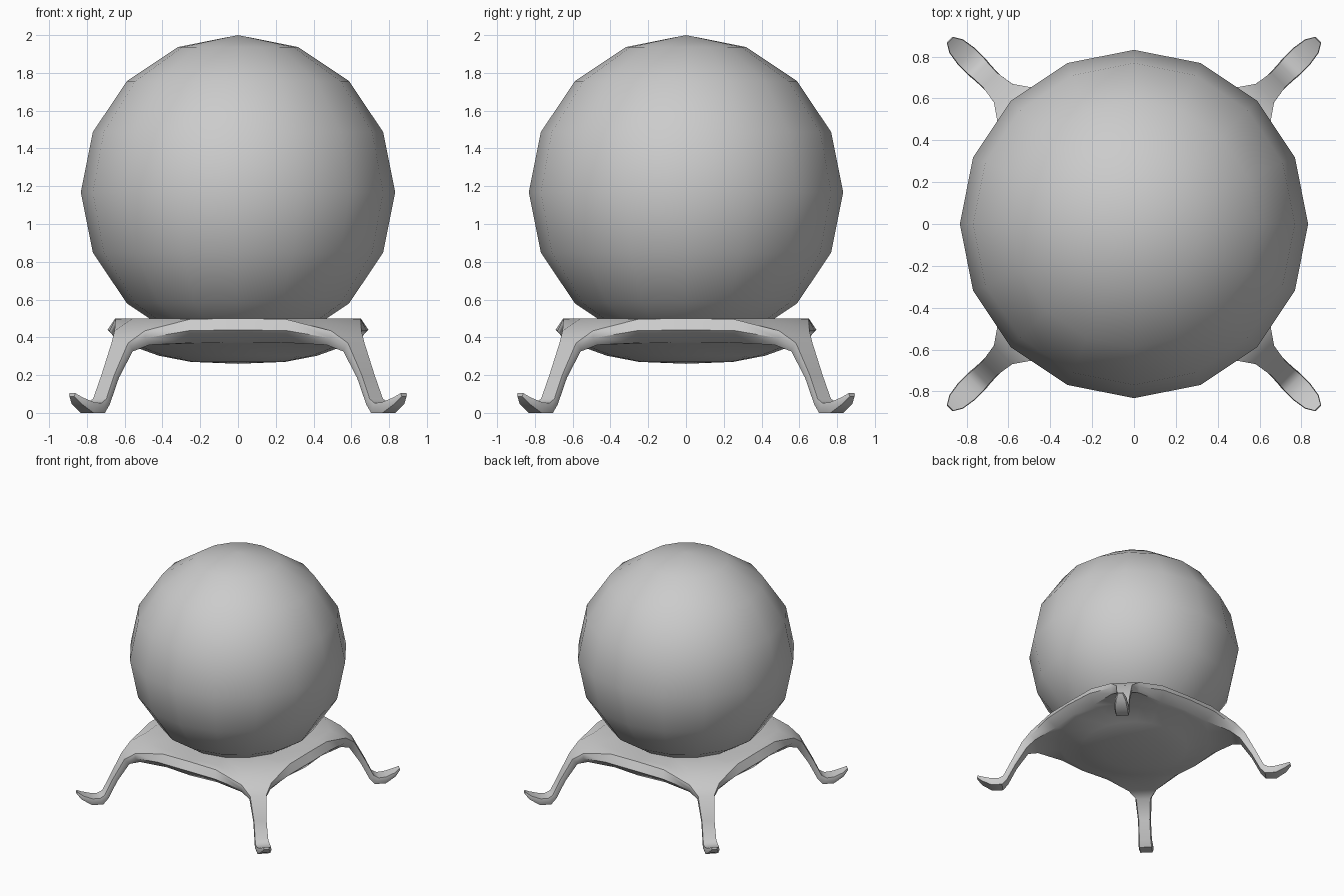
import bpy, bmesh, math
from mathutils import Vector

if "Cube" in bpy.data.objects:
    bpy.data.objects.remove(bpy.data.objects["Cube"])


def polar(r, deg, z):
    a = math.radians(deg)
    return Vector((r * math.cos(a), r * math.sin(a), z))


# Globe: 16-sided ball resting in the stand
bpy.ops.mesh.primitive_uv_sphere_add(segments=16, ring_count=8, radius=0.832, location=(0, 0, 1.168))
globe = bpy.context.object
globe.name = "globe"
bpy.ops.object.shade_smooth()

# Collar profiles (radius, height) from the inner rim, over the side, to the bowl
bowl = [(0.6, 0.368), (0.42, 0.303), (0.25, 0.27)]
side = [(0.46, 0.5), (0.6, 0.5), (0.65, 0.5), (0.69, 0.44), (0.63, 0.375)] + bowl
shoulder = [(0.46, 0.5), (0.62, 0.5), (0.695, 0.497), (0.73, 0.435), (0.65, 0.372)] + bowl
web = [(0.46, 0.5), (0.70, 0.5), (0.818, 0.435), (0.818, 0.395), (0.78, 0.36)] + bowl
columns = [(-45, side), (-24, shoulder), (-8, web), (8, web), (24, shoulder)]

# Leg sections: outer reach, outer height, inner reach, inner height, half width
leg = [(0.885, 0.37, 0.845, 0.325, 0.062),
       (0.975, 0.2, 0.935, 0.185, 0.048),
       (1.035, 0.075, 1.005, 0.045, 0.050),
       (1.075, 0.052, 1.045, 0.0, 0.054),
       (1.13, 0.056, 1.13, 0.0, 0.054),
       (1.2, 0.08, 1.205, 0.045, 0.043),
       (1.24, 0.105, 1.245, 0.088, 0.02)]

bm = bmesh.new()

# Collar and bowl
ring = [[bm.verts.new(polar(r, 45 + 90 * k + off, z)) for r, z in prof]
        for k in range(4) for off, prof in columns]
n = len(ring)
center = bm.verts.new((0, 0, 0.26))
for i in range(n):
    a, b = ring[i], ring[(i + 1) % n]
    for j in range(len(a) - 1):
        if i % 5 == 2 and j in (2, 3):
            continue  # opening where a leg joins
        bm.faces.new((a[j], b[j], b[j + 1], a[j + 1]))
    bm.faces.new((a[-1], b[-1], center))
bm.faces.new([col[0] for col in ring])

# Four curved legs with turned-up toes
for k in range(4):
    out = polar(1, 45 + 90 * k, 0)
    across = polar(1, 135 + 90 * k, 0)
    a, b = ring[5 * k + 2], ring[5 * k + 3]
    prev = [a[2], b[2], b[3], b[4], a[4], a[3]]
    for uo, zo, ui, zi, w in leg:
        um, zm = (uo + ui) / 2, (zo + zi) / 2
        pts = [(uo, -w, zo), (uo, w, zo), (um, w * 1.06, zm),
               (ui, w * 0.9, zi), (ui, -w * 0.9, zi), (um, -w * 1.06, zm)]
        cur = [bm.verts.new(out * u + across * v + Vector((0, 0, z))) for u, v, z in pts]
        for i in range(6):
            j = (i + 1) % 6
            bm.faces.new((prev[i], prev[j], cur[j], cur[i]))
        prev = cur
    bm.faces.new(prev)

bmesh.ops.recalc_face_normals(bm, faces=bm.faces[:])
mesh = bpy.data.meshes.new("stand")
bm.to_mesh(mesh)
bm.free()
stand = bpy.data.objects.new("stand", mesh)
bpy.context.collection.objects.link(stand)
bpy.ops.object.select_all(action='DESELECT')
stand.select_set(True)
bpy.context.view_layer.objects.active = stand
bpy.ops.object.shade_smooth_by_angle(angle=math.radians(40))
